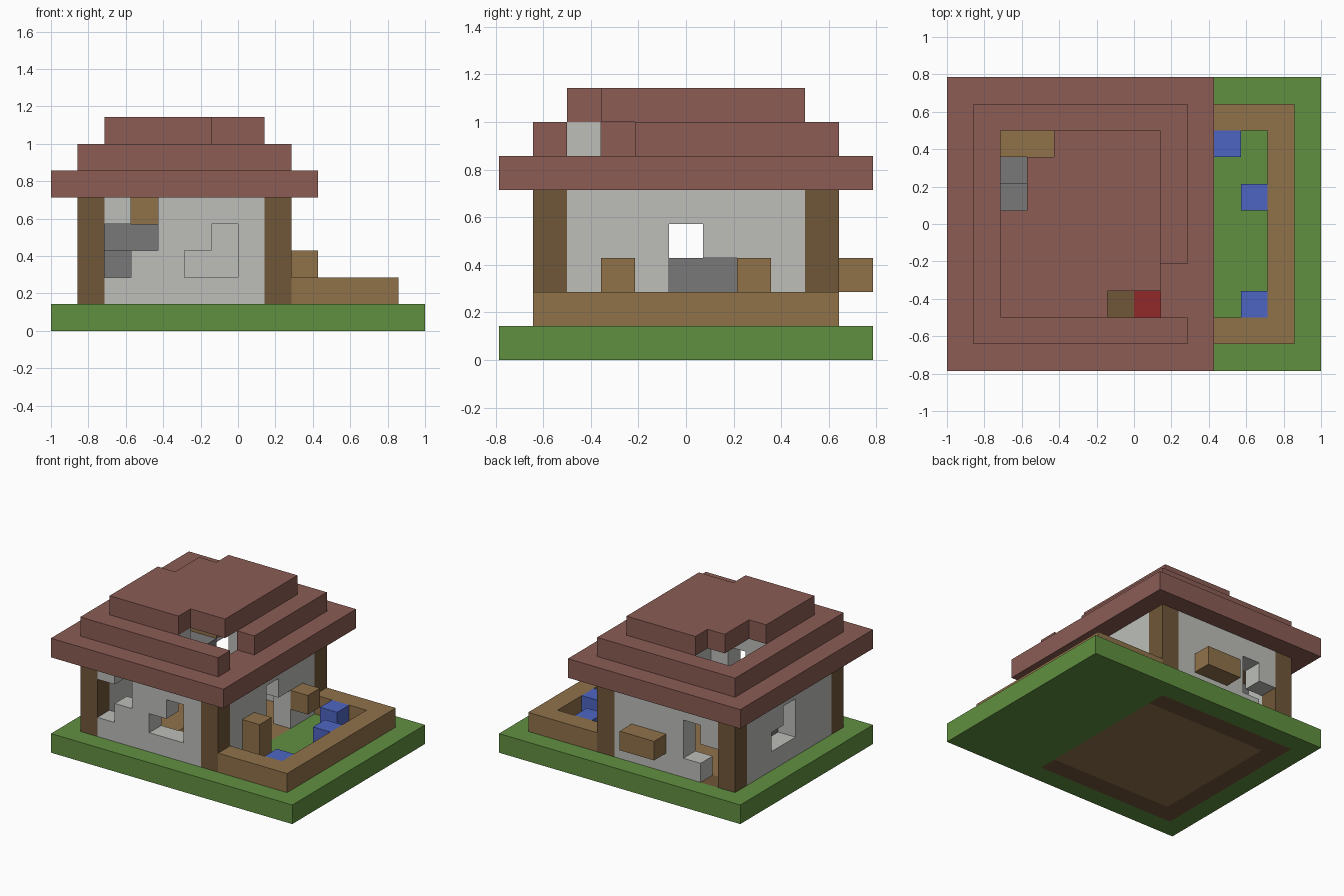
import bpy, bmesh, math
from mathutils import Vector

cube = bpy.data.objects.get("Cube")
if cube:
    bpy.data.objects.remove(cube)

U = 1 / 7                       # size of one block
ORIGIN = Vector((-7, -5.5, 0))  # grid corner, in blocks


def material(name, rgb):
    lin = [((c / 255 + 0.055) / 1.055) ** 2.4 for c in rgb] + [1]
    m = bpy.data.materials.new(name)
    m.use_nodes = True
    m.diffuse_color = lin
    m.node_tree.nodes["Principled BSDF"].inputs["Base Color"].default_value = lin
    return m


grass = material("grass green", (97, 144, 65))
roof = material("roof red brown", (139, 92, 84))
plaster = material("plaster grey", (189, 191, 186))
timber = material("dark timber", (112, 86, 56))
plank = material("light plank", (144, 114, 74))
stone = material("stone grey", (121, 121, 121))
petal = material("flower blue", (77, 101, 194))
cloth = material("red cloth", (146, 42, 42))


def box(x, y, z):
    """Set of blocks in inclusive ranges; a single number is one block."""
    r = [range(a, a + 1) if isinstance(a, int) else range(a[0], a[1] + 1) for a in (x, y, z)]
    return {(i, j, k) for i in r[0] for j in r[1] for k in r[2]}


def build(name, cells, mat):
    """Skin a set of blocks with outward faces, then merge flat areas."""
    bm = bmesh.new()
    corners = {}

    def vert(p):
        key = tuple(round(c) for c in p)
        if key not in corners:
            corners[key] = bm.verts.new((Vector(key) + ORIGIN) * U)
        return corners[key]

    for cell in sorted(cells):
        for axis in range(3):
            for side in (0, 1):
                near = list(cell)
                near[axis] += 2 * side - 1
                if tuple(near) in cells:
                    continue
                b, c = (axis + 1) % 3, (axis + 2) % 3
                ring = []
                for s, t in ((0, 0), (1, 0), (1, 1), (0, 1)):
                    p = list(cell)
                    p[axis] += side
                    p[b] += s
                    p[c] += t
                    ring.append(vert(p))
                bm.faces.new(ring if side else ring[::-1])
    bmesh.ops.dissolve_limit(bm, angle_limit=math.radians(1), verts=bm.verts, edges=bm.edges)
    bmesh.ops.triangulate(bm, faces=[f for f in bm.faces if len(f.verts) > 4])
    mesh = bpy.data.meshes.new(name)
    bm.to_mesh(mesh)
    bm.free()
    mesh.materials.append(mat)
    ob = bpy.data.objects.new(name, mesh)
    bpy.context.collection.objects.link(ob)


# Ground slab with the house base let into it
footprint = box((1, 8), (1, 9), 0)
floor = box((2, 8), (2, 8), 0)
build("lawn", box((0, 13), (0, 10), 0) - footprint, grass)
build("foundation", footprint - floor, timber)
build("floor", floor, plank)

# Corner posts
for side, i in (("right", 1), ("left", 8)):
    for end, j in (("front", 1), ("back", 9)):
        build(f"{end}_{side}_post", box(i, j, (1, 4)), timber)

# Walls with stepped openings
build("front_wall", box((2, 7), 1, (1, 4))
      - box((5, 6), 1, 2) - box(6, 1, 3)
      - box(2, 1, 2) - box((2, 3), 1, 3) - box(3, 1, 4), plaster)
build("back_wall", box((2, 7), 9, (1, 4))
      - box(3, 9, (2, 3)) - box(2, 9, (1, 2)), plaster)
build("left_wall", box(8, (2, 8), (1, 4))
      - box(8, (5, 6), (1, 2)) - box(8, 5, 3), plaster)
build("right_wall", box(1, (2, 8), (1, 4))
      - box(1, (5, 6), 2) - box(1, 5, 3), plaster)

# Stepped hollow roof with missing blocks
build("roof_eaves", box((0, 9), (0, 10), 5) - box((2, 7), (2, 8), 5), roof)
build("roof_middle", box((1, 8), (1, 9), 6) - box((2, 7), (2, 8), 6)
      - box(8, (2, 3), 6), roof)
build("roof_top", box((2, 7), (2, 8), 7) - box((6, 7), 2, 7)
      - box((2, 3), 8, 7) - box(2, (6, 7), 7), roof)
build("loft_block", box(5, 2, 6), plaster)

# Garden fence, planters and flowers
build("garden_fence", box((9, 12), (1, 9), 1) - box((9, 11), (2, 8), 1), plank)
build("tall_planter", box(9, 3, (1, 2)), plank)
build("side_planter", box(9, 7, 2), plank)
build("back_planter", box((5, 6), 10, 2), plank)
for n, (i, j) in enumerate(((10, 8), (11, 6), (11, 2))):
    build(f"flower_{n + 1}", box(i, j, 1), petal)

# Furniture
build("stove", box(2, (5, 6), (1, 2)) | box(2, 7, (1, 3)) | box(3, 7, 3), stone)
build("shelf", box((2, 3), 8, 4), plank)
build("bed_end", box(6, 2, 1), timber)
build("bed", box(7, (2, 3), 1), cloth)
